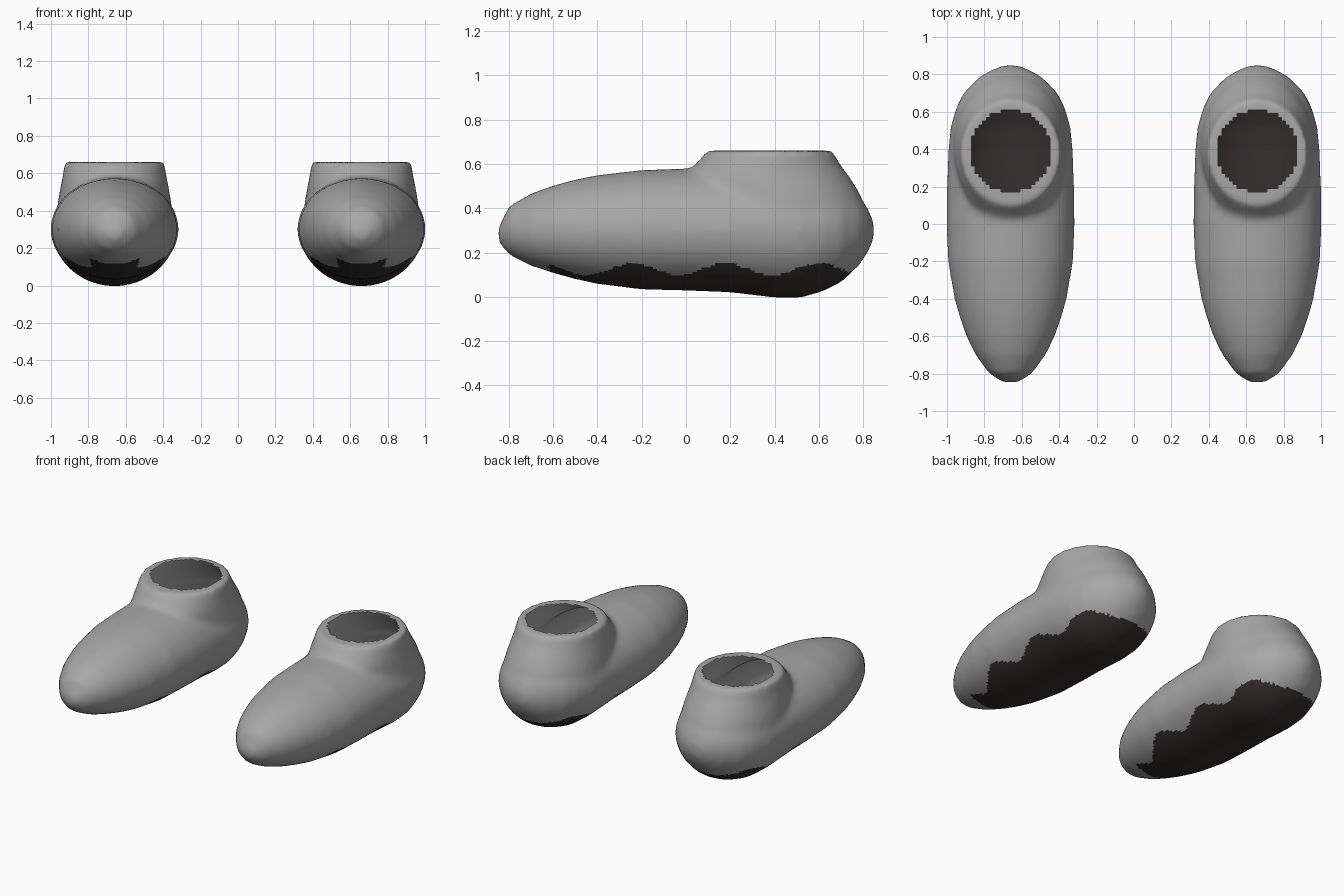
import bpy, bmesh, math

cube = bpy.data.objects.get("Cube")
if cube:
    bpy.data.objects.remove(cube)


def make_material(name, rgb):
    m = bpy.data.materials.new(name)
    m.use_nodes = True
    m.diffuse_color = (*rgb, 1)
    m.node_tree.nodes["Principled BSDF"].inputs["Base Color"].default_value = (*rgb, 1)
    return m


grey = make_material("grey felt", (0.39, 0.39, 0.39))
dark = make_material("dark sole", (0.036, 0.026, 0.027))

SIDES = 32
TOP = 0.66

# Foot sections: y, bottom, top, half width
FOOT = [(-.848, .25, .31, .04), (-.80, .19, .41, .115), (-.70, .14, .467, .188),
        (-.60, .107, .503, .237), (-.50, .08, .53, .272), (-.40, .058, .55, .3),
        (-.20, .033, .573, .335), (0, .028, .58, .343), (.20, .02, .58, .34),
        (.40, -.004, .57, .333), (.52, -.004, .56, .32), (.62, .025, .54, .292),
        (.70, .065, .51, .252), (.78, .14, .46, .175), (.82, .20, .40, .11),
        (.848, .26, .34, .04)]

# Collar rings: z, front y, back y, half width
COLLAR = [(.25, .04, .81, .29), (.35, .01, .83, .315), (.47, 0, .785, .3),
          (.54, -.005, .74, .287), (.60, .045, .695, .275), (TOP, .095, .662, .268)]


def foot_ring(y, low, high, w):
    mid = min(max(.30, low + .02), high - .02)
    pts = []
    for i in range(SIDES):
        a = 2 * math.pi * i / SIDES
        s = math.sin(a)
        pts.append((w * math.cos(a), y, mid + s * ((high - mid) if s > 0 else (mid - low))))
    return pts


def collar_ring(z, front, back, w):
    return [(w * math.cos(2 * math.pi * i / SIDES),
             (front + back) / 2 + (back - front) / 2 * math.sin(2 * math.pi * i / SIDES), z)
            for i in range(SIDES)]


def loft(bm, rings):
    loops = [[bm.verts.new(p) for p in ring] for ring in rings]
    faces = [bm.faces.new(loops[0]), bm.faces.new(loops[-1])]
    for a, b in zip(loops, loops[1:]):
        for i in range(SIDES):
            j = (i + 1) % SIDES
            faces.append(bm.faces.new((a[i], a[j], b[j], b[i])))
    bmesh.ops.recalc_face_normals(bm, faces=faces)


# Foot and collar volumes
bm = bmesh.new()
loft(bm, [foot_ring(*s) for s in FOOT])
loft(bm, [collar_ring(*s) for s in COLLAR])
mesh = bpy.data.meshes.new("slipper_form")
bm.to_mesh(mesh)
bm.free()

# Fuse and soften them into one skin
form = bpy.data.objects.new("slipper_form", mesh)
bpy.context.collection.objects.link(form)
remesh = form.modifiers.new("fuse", 'REMESH')
remesh.mode = 'VOXEL'
remesh.voxel_size = .02
soften = form.modifiers.new("soften", 'SMOOTH')
soften.factor = .5
soften.iterations = 8
deps = bpy.context.evaluated_depsgraph_get()
skin = bpy.data.meshes.new_from_object(form.evaluated_get(deps))
skin.name = "slipper_skin"
bpy.data.objects.remove(form)
skin.materials.clear()
skin.materials.append(grey)
skin.materials.append(dark)

bm = bmesh.new()
bm.from_mesh(skin)

# Ankle opening
hole = [f for f in bm.faces
        if f.calc_center_median().z > .6
        and math.hypot(f.calc_center_median().x, f.calc_center_median().y - .39) < .217]
bmesh.ops.delete(bm, geom=hole, context='FACES')

# Sole with a wavy edge
for f in bm.faces:
    c = f.calc_center_median()
    edge = .125 + .027 * math.cos(2 * math.pi * (c.y - .6) / .42)
    f.material_index = int(c.z < edge and -.62 < c.y < .75)
    f.smooth = True
bm.to_mesh(skin)
bm.free()

# The pair
for name, x in (("right_slipper", -.66), ("left_slipper", .66)):
    ob = bpy.data.objects.new(name, skin)
    ob.location.x = x
    bpy.context.collection.objects.link(ob)
